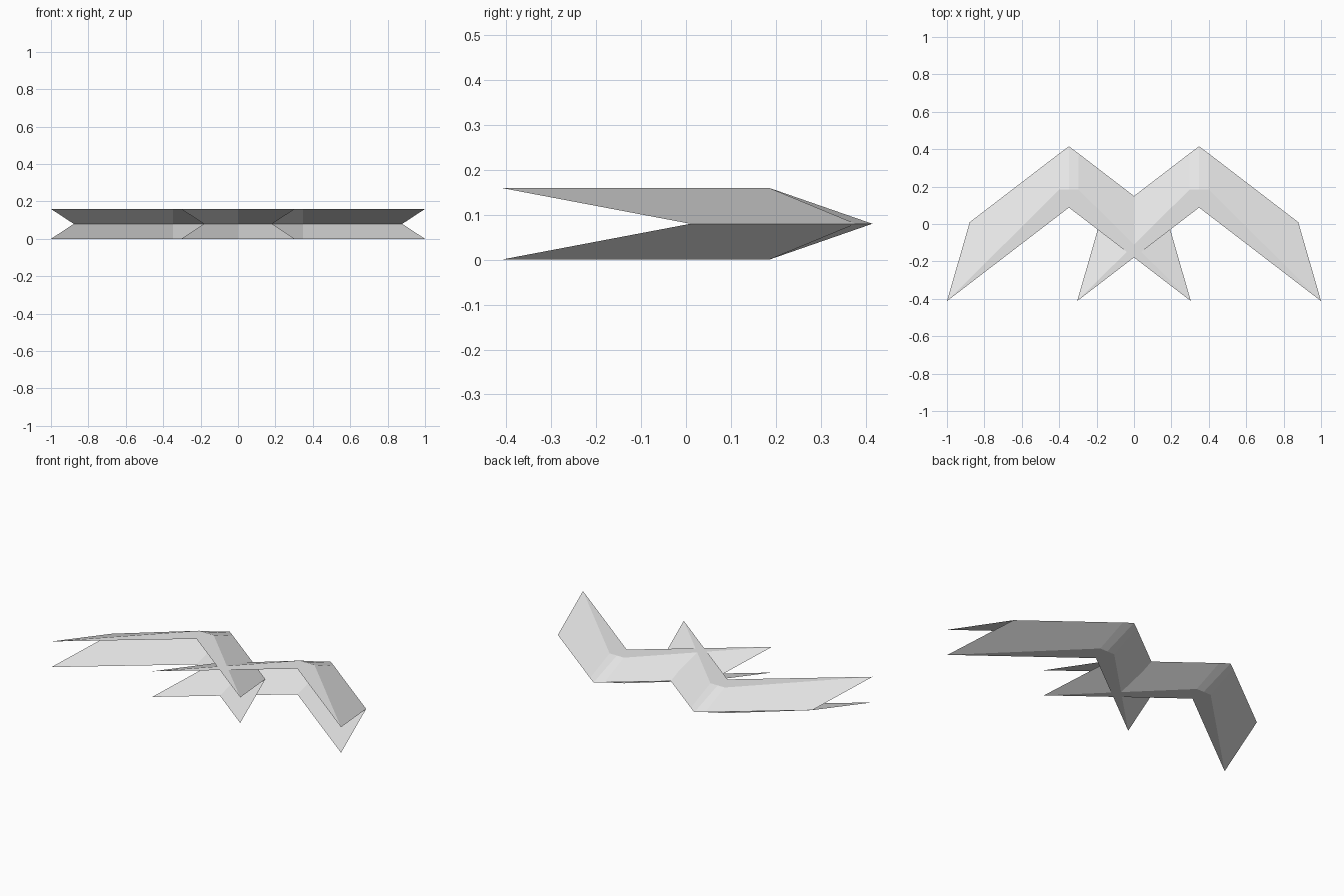
import bpy, bmesh

if "Cube" in bpy.data.objects:
    bpy.data.objects.remove(bpy.data.objects["Cube"])

grey = bpy.data.materials.new("light_grey")
grey.diffuse_color = (0.8, 0.8, 0.8, 1)
grey.use_nodes = True
grey.node_tree.nodes["Principled BSDF"].inputs["Base Color"].default_value = grey.diffuse_color

MID = 0.08    # height of the spine
TOP = 0.16    # full height

# Points of a quarter chevron: x from its centre, y, height above the spine
P = {
    "spine_end":   (0.53, 0.01, 0),
    "spine_bend":  (0.05, 0.378, 0),
    "spine_apex":  (0.0, 0.415, 0),
    "inner_apex":  (0.0, 0.40, 0),
    "ridge_bend":  (0.05, 0.185, TOP - MID),
    "ridge_apex":  (0.0, 0.185, TOP - MID),
    "front_apex":  (0.0, 0.088, TOP - MID),
    "tip":         (0.652, -0.412, TOP - MID),
}
FACES = [
    ("spine_end", "spine_bend", "ridge_bend", "tip"),          # outer slope
    ("spine_bend", "spine_apex", "ridge_apex", "ridge_bend"),  # strip at the bend
    ("ridge_bend", "ridge_apex", "front_apex", "tip"),         # flat edge
    ("tip", "front_apex", "inner_apex", "spine_end"),          # hollow front
]


def chevron(name, cx):
    bm = bmesh.new()
    # Mirror the quarter left/right and up/down
    for sx in (-1, 1):
        for sz in (-1, 1):
            v = {k: bm.verts.new((cx + sx * x, y, MID + sz * z))
                 for k, (x, y, z) in P.items()}
            for f in FACES:
                bm.faces.new([v[k] for k in f])
    bmesh.ops.remove_doubles(bm, verts=bm.verts, dist=0.0005)
    bmesh.ops.recalc_face_normals(bm, faces=bm.faces)
    me = bpy.data.meshes.new(name)
    bm.to_mesh(me)
    bm.free()
    me.materials.append(grey)
    ob = bpy.data.objects.new(name, me)
    bpy.context.collection.objects.link(ob)


# Two identical chevrons crossing in the middle
chevron("left_chevron", -0.348)
chevron("right_chevron", 0.348)
